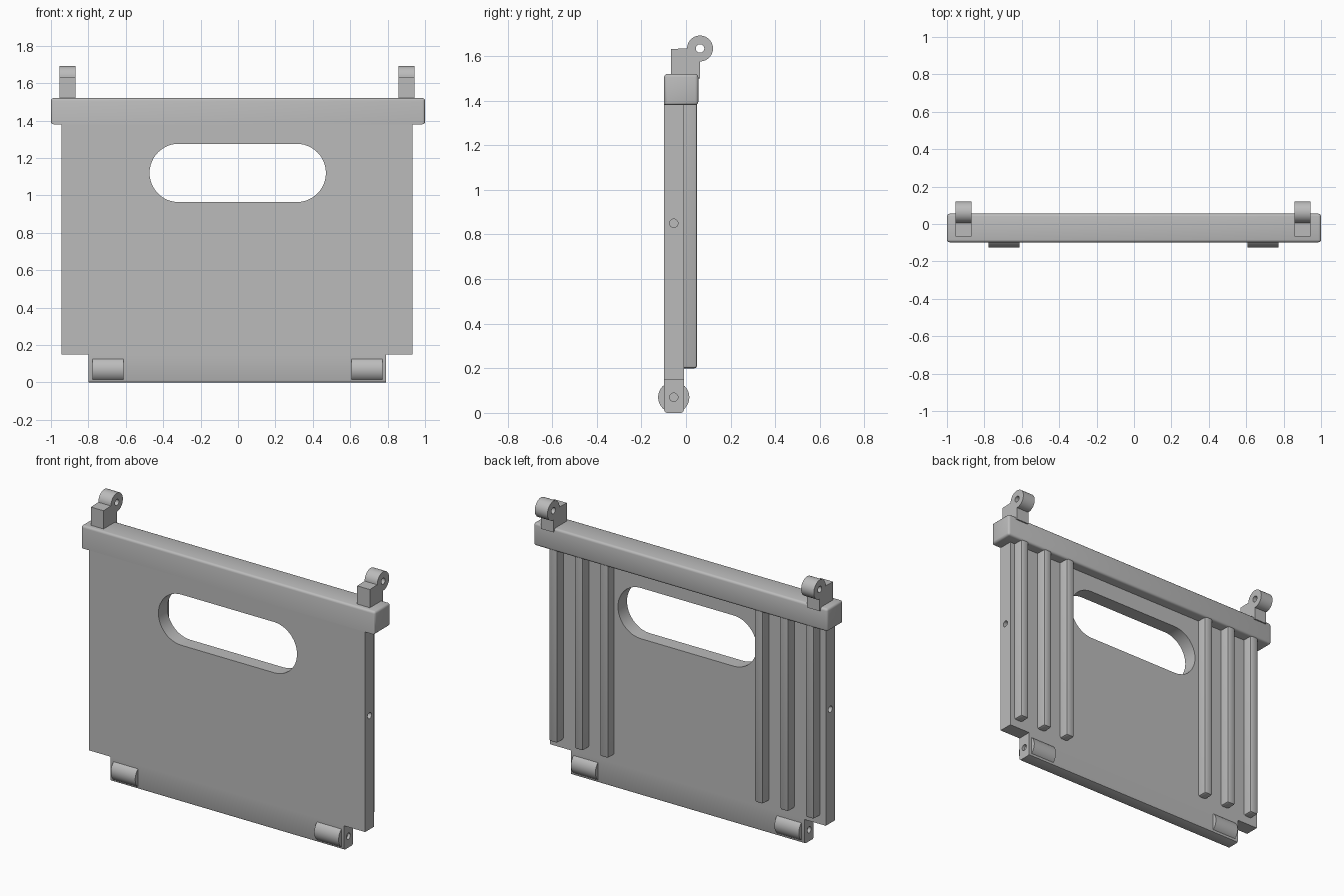
import bpy, bmesh, math
from mathutils import Vector

if "Cube" in bpy.data.objects:
    bpy.data.objects.remove(bpy.data.objects["Cube"])

grey = bpy.data.materials.new("plain_grey")
grey.use_nodes = True
GREY = (0.5, 0.5, 0.5, 1)
grey.diffuse_color = GREY
next(n for n in grey.node_tree.nodes if n.type == "BSDF_PRINCIPLED").inputs["Base Color"].default_value = GREY

FRONT, BACK, REAR = -0.098, -0.01, 0.055   # panel front, panel back, bar back
MID = -0.005                               # middle of the panel in x
PIN_Y, PIN_Z = -0.055, 0.07                # lower hinge axis


def prism(name, outline, axis, lo, hi, bevel=0, segments=3, keep=None):
    """Extrude a 2D outline along an axis; bevel the edges chosen by keep."""
    def place(u, v, w):
        return {"x": (w, u, v), "y": (u, w, v), "z": (u, v, w)}[axis]
    bm = bmesh.new()
    face = bm.faces.new([bm.verts.new(place(u, v, lo)) for u, v in outline])
    grown = bmesh.ops.extrude_face_region(bm, geom=[face])["geom"]
    shift = Vector(place(0, 0, hi - lo))
    bmesh.ops.translate(bm, vec=shift, verts=[g for g in grown if isinstance(g, bmesh.types.BMVert)])
    bmesh.ops.recalc_face_normals(bm, faces=bm.faces)
    if bevel:
        edges = [e for e in bm.edges if keep((e.verts[0].co + e.verts[1].co) / 2)]
        bmesh.ops.bevel(bm, geom=edges, offset=bevel, segments=segments, profile=0.5, affect="EDGES")
    mesh = bpy.data.meshes.new(name)
    bm.to_mesh(mesh)
    bm.free()
    mesh.materials.append(grey)
    obj = bpy.data.objects.new(name, mesh)
    bpy.context.collection.objects.link(obj)
    return obj


def activate(obj):
    bpy.ops.object.select_all(action="DESELECT")
    obj.select_set(True)
    bpy.context.view_layer.objects.active = obj


def cut(obj, cutter):
    activate(obj)
    mod = obj.modifiers.new("cut", "BOOLEAN")
    mod.operation, mod.solver, mod.object = "DIFFERENCE", "EXACT", cutter
    bpy.ops.object.modifier_apply(modifier=mod.name)
    bpy.data.objects.remove(cutter)


def arc(cx, cy, r, start, end, steps=24):
    angles = [math.radians(start + (end - start) * i / steps) for i in range(steps + 1)]
    return [(cx + r * math.cos(a), cy + r * math.sin(a)) for a in angles]


def disc(cx, cy, r, steps=40):
    return arc(cx, cy, r, 0, 360, steps)[:-1]


def box(x0, x1, z0, z1):
    return [(x0, z0), (x1, z0), (x1, z1), (x0, z1)]


# Main panel with stepped lower corners
half, tab, step, top = 0.939, 0.795, 0.15, 1.38
outline = [(MID - tab, 0), (MID + tab, 0), (MID + tab, step), (MID + half, step),
           (MID + half, top), (MID - half, top), (MID - half, step), (MID - tab, step)]
panel = prism("panel", outline, "y", FRONT, BACK, 0.012, 2,
              lambda m: m.z < 0.001 and abs(m.x - MID) < 0.1)

# Handle opening with round ends
slot = arc(0.314, 1.12, 0.156, -90, 90) + arc(-0.317, 1.12, 0.156, 90, 270)
cut(panel, prism("slot_cutter", slot, "y", -0.3, 0.3))

# Pin holes in the panel sides and the lower tab ends
for z, edge in ((0.85, half), (PIN_Z, tab)):
    for side in (-1, 1):
        end = MID + side * edge
        hole = disc(PIN_Y, z, 0.019, 24)
        cut(panel, prism("pin_cutter", hole, "x", end - 0.1, end + 0.1))

# Top bar, flush with the panel front
bar = prism("top_bar", box(-1, 1, top, 1.52), "y", FRONT, REAR, 0.014, 3,
            lambda m: not (m.z < top + 0.01 and m.y < FRONT + 0.01))

parts = [panel, bar]
for side, word in ((1, "left"), (-1, "right")):
    # Three stiffening ribs on the back
    for i, x in enumerate((0.527, 0.699, 0.873)):
        cx = MID + 0.003 + side * x
        parts.append(prism(f"{word}_rib_{i + 1}", box(cx - 0.029, cx + 0.029, 0.2, top + 0.02),
                           "y", BACK - 0.01, 0.05, 0.012, 2,
                           lambda m: m.y > BACK and m.z < top))

    # Lower hinge barrel, showing on both faces
    cx = MID + 0.002 + side * 0.692
    parts.append(prism(f"{word}_hinge_barrel", disc(PIN_Y, PIN_Z, 0.07, 48),
                       "x", cx - 0.083, cx + 0.083))

    # Upper hinge bracket with a round eye
    cx = MID + side * 0.906
    ey, ez, er = 0.063, 1.634, 0.058
    profile = [(-0.067, 1.5), (ey, 1.5)] + arc(ey, ez, er, -90, 180, 36) + [(-0.067, 1.632)]
    bracket = prism(f"{word}_hinge_bracket", profile, "x", cx - 0.043, cx + 0.043)
    cut(bracket, prism("eye_cutter", disc(ey, ez, 0.019, 24), "x", cx - 0.2, cx + 0.2))
    parts.append(bracket)

for obj in parts:
    activate(obj)
    bpy.ops.object.shade_smooth_by_angle(angle=math.radians(35))
